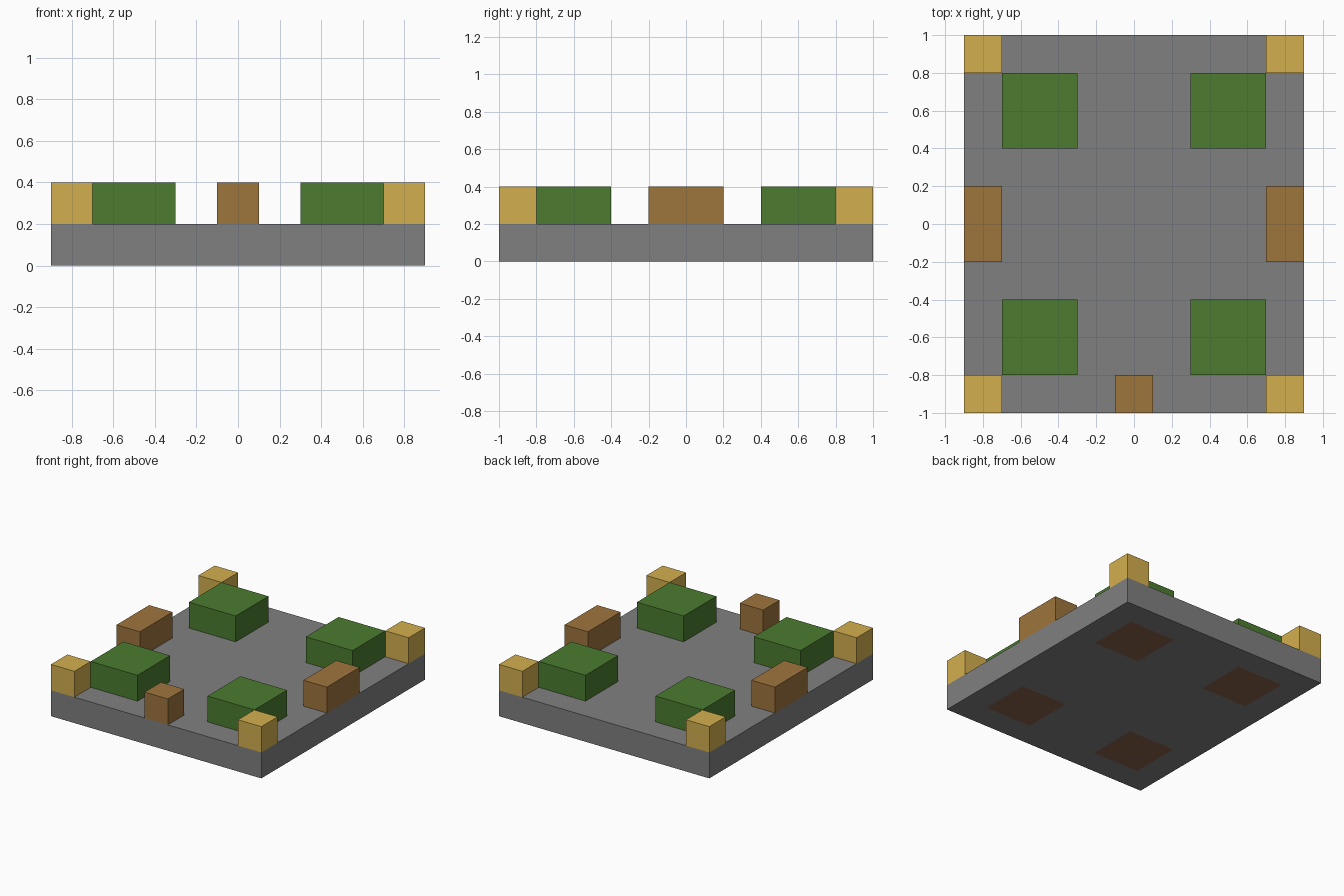
import bpy
import bmesh

cube = bpy.data.objects.get("Cube")
if cube:
    bpy.data.objects.remove(cube, do_unlink=True)


def to_linear(c):
    c /= 255
    return c / 12.92 if c <= 0.04045 else ((c + 0.055) / 1.055) ** 2.4


def material(name, *rgb):
    colour = (*[to_linear(c) for c in rgb], 1)
    mat = bpy.data.materials.new(name)
    mat.use_nodes = True
    mat.diffuse_color = colour
    bsdf = mat.node_tree.nodes["Principled BSDF"]
    bsdf.inputs["Base Color"].default_value = colour
    bsdf.inputs["Roughness"].default_value = 0.8
    return mat


stone = material("stone grey", 128, 128, 128)
grass = material("hedge green", 76, 124, 48)
gold = material("post gold", 212, 175, 78)
wood = material("bench brown", 158, 117, 60)
soil = material("soil brown", 140, 100, 75)


def box(name, centre, size, mat, bottom=0.2, cuts=()):
    """Box resting on 'bottom', optionally sliced along (axis, offset) planes."""
    bm = bmesh.new()
    bmesh.ops.create_cube(bm, size=1)
    bmesh.ops.scale(bm, vec=(*size, 0.2), verts=bm.verts)
    bmesh.ops.translate(bm, vec=(*centre, bottom + 0.1), verts=bm.verts)
    for axis, offset in cuts:
        normal = [float(i == axis) for i in range(3)]
        bmesh.ops.bisect_plane(bm, geom=bm.verts[:] + bm.edges[:] + bm.faces[:],
                               plane_co=[n * offset for n in normal], plane_no=normal)
    bm.normal_update()
    mesh = bpy.data.meshes.new(name)
    bm.to_mesh(mesh)
    bm.free()
    mesh.materials.append(mat)
    obj = bpy.data.objects.new(name, mesh)
    bpy.context.collection.objects.link(obj)
    return obj


# Base slab, with soil squares set into its underside below each hedge
cuts = [(0, s * x) for s in (-1, 1) for x in (0.3, 0.7)]
cuts += [(1, s * y) for s in (-1, 1) for y in (0.4, 0.8)]
base = box("base_slab", (0, 0), (1.8, 2), stone, bottom=0, cuts=cuts)
base.data.materials.append(soil)
for face in base.data.polygons:
    x, y, z = (abs(c) for c in face.center)
    if face.normal.z < -0.5 and 0.3 < x < 0.7 and 0.4 < y < 0.8:
        face.material_index = 1

# Corner posts, hedges and side benches, mirrored left and right
for sx, side in ((-1, "right"), (1, "left")):
    for sy, end in ((-1, "front"), (1, "back")):
        box(f"{end}_{side}_post", (sx * 0.8, sy * 0.9), (0.2, 0.2), gold)
        box(f"{end}_{side}_hedge", (sx * 0.5, sy * 0.6), (0.4, 0.4), grass)
    box(f"{side}_bench", (sx * 0.8, 0), (0.2, 0.4), wood)

# Single block at the middle of the front edge
box("front_block", (0, -0.9), (0.2, 0.2), wood)
